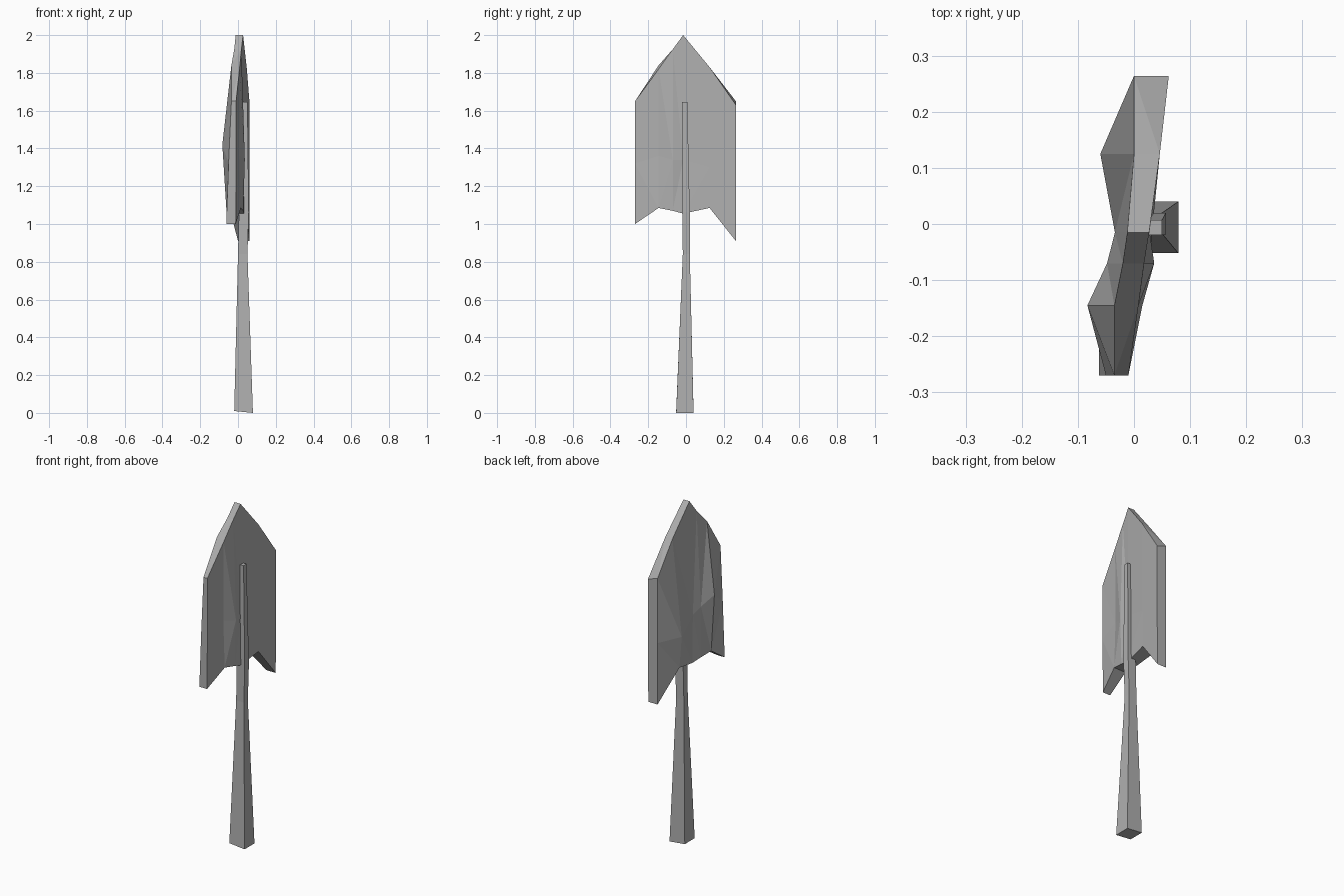
import bpy, bmesh

if "Cube" in bpy.data.objects:
    bpy.data.objects.remove(bpy.data.objects["Cube"])

grey = bpy.data.materials.new("dark_grey")
grey.diffuse_color = (0.43, 0.43, 0.43, 1)
grey.use_nodes = True
grey.node_tree.nodes["Principled BSDF"].inputs["Base Color"].default_value = grey.diffuse_color


def make_object(name, bm):
    bmesh.ops.recalc_face_normals(bm, faces=bm.faces)
    mesh = bpy.data.meshes.new(name)
    bm.to_mesh(mesh)
    bm.free()
    mesh.materials.append(grey)
    obj = bpy.data.objects.new(name, mesh)
    bpy.context.collection.objects.link(obj)
    return obj


def stacked_rings(name, rings, tri=False):
    """Joins equal closed rings of points and caps both ends."""
    bm = bmesh.new()
    loops = [[bm.verts.new(p) for p in ring] for ring in rings]
    n = len(loops[0])
    for a, b in zip(loops, loops[1:]):
        for i in range(n):
            j = (i + 1) % n
            bm.faces.new((a[i], a[j], b[j], b[i]))
    bm.faces.new(loops[0])
    bm.faces.new(loops[-1])
    if tri:
        bmesh.ops.triangulate(bm, faces=bm.faces)
    return make_object(name, bm)


# Blade: each column across y has back (x, z) and front (x, z), top/mid/bottom
columns = [
    (-0.27, [(-.035, 1.65), (-.05, 1.32), (-.062, 1.00)],
            [(-.01, 1.65), (-.01, 1.32), (-.012, 1.00)]),
    (-0.145, [(-.035, 1.84), (-.083, 1.42), (-.062, 1.085)],
             [(.008, 1.82), (.006, 1.36), (.015, 1.085)]),
    (-0.07, [(-.02, 1.925), (-.048, 1.37), (-.045, 1.07)],
            [(.018, 1.925), (.036, 1.34), (.028, 1.07)]),
    (-0.015, [(-.012, 2.00), (-.034, 1.34), (-.03, 1.055)],
             [(.027, 2.00), (.028, 1.34), (.032, 1.055)]),
    (0.125, [(0.0, 1.83), (-.06, 1.27), (-.045, 1.085)],
            [(.046, 1.83), (.046, 1.30), (.045, 1.085)]),
    (0.264, [(0.0, 1.65), (0.0, 1.27), (0.0, 0.91)],
            [(.062, 1.63), (.062, 1.27), (.06, 0.91)]),
]
stacked_rings("blade", [
    [(x, y, z) for x, z in back] + [(x, y, z) for x, z in reversed(front)]
    for y, back, front in columns], tri=True)

# Handle: square section flaring to the butt, x0, x1, y0, y1, z
sections = [
    (-0.02, 0.079, -0.052, 0.04, 0.005),
    (0.0, 0.05, -0.017, 0.02, 0.84),
    (0.005, 0.057, -0.019, 0.02, 1.06),
    (0.01, 0.05, -0.02, 0.007, 1.645),
]
handle = stacked_rings("handle", [
    [(x0, y0, z), (x1, y0, z), (x1, y1, z), (x0, y1, z)]
    for x0, x1, y0, y1, z in sections])
# Slightly slanted butt end
for v in handle.data.vertices:
    if v.co.z < 0.1:
        v.co.z = 0.0 if v.co.x > 0 else 0.01
